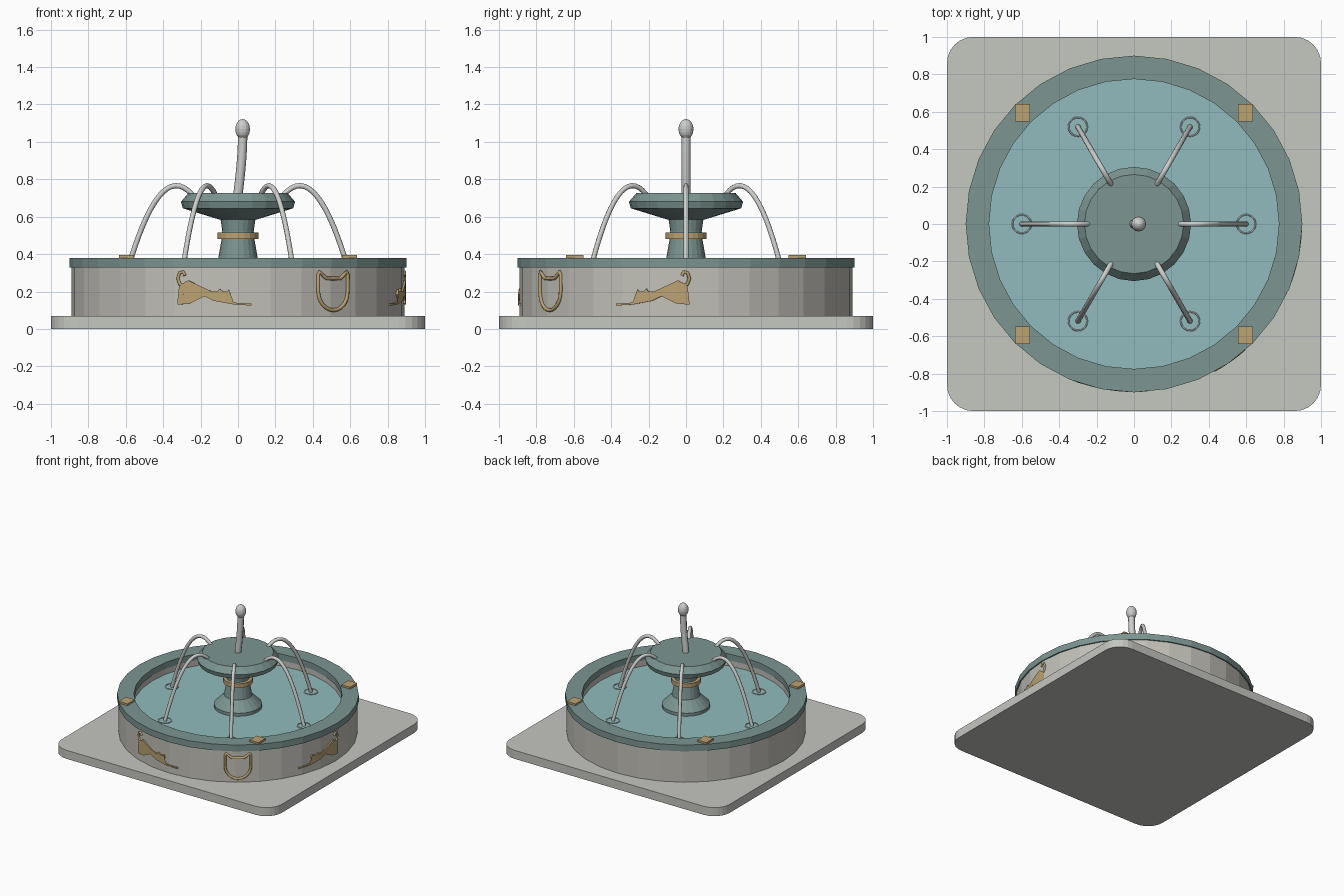
import bpy, bmesh
from math import sin, cos, pi, radians
from mathutils import Vector

if "Cube" in bpy.data.objects:
    bpy.data.objects.remove(bpy.data.objects["Cube"])


def material(name, rgb):
    m = bpy.data.materials.new(name)
    m.use_nodes = True
    m.diffuse_color = (*rgb, 1)
    m.node_tree.nodes["Principled BSDF"].inputs["Base Color"].default_value = (*rgb, 1)
    return m


STONE = material("pale stone", (.56, .57, .53))
WALL = material("warm stone", (.54, .53, .48))
TEAL = material("teal stone", (.2, .3, .285))
WATER = material("pool water", (.285, .5, .51))
GOLD = material("gold", (.5, .36, .17))
SPRAY = material("spray white", (.6, .62, .6))

WALL_R = .89


def finish(name, bm, mat):
    bmesh.ops.recalc_face_normals(bm, faces=bm.faces)
    me = bpy.data.meshes.new(name)
    bm.to_mesh(me)
    bm.free()
    me.materials.append(mat)
    ob = bpy.data.objects.new(name, me)
    bpy.context.collection.objects.link(ob)
    return ob


def lathe(name, profile, sides, mat, closed=False):
    """Turn (radius, height) points about z; closed makes a ring, otherwise capped."""
    bm = bmesh.new()
    rings = [[bm.verts.new((r * cos(2 * pi * i / sides), r * sin(2 * pi * i / sides), z))
              for i in range(sides)] for r, z in profile]
    pairs = list(zip(rings, rings[1:]))
    if closed:
        pairs.append((rings[-1], rings[0]))
    else:
        bm.faces.new(rings[0])
        bm.faces.new(rings[-1])
    for a, b in pairs:
        for i in range(sides):
            j = (i + 1) % sides
            bm.faces.new((a[i], a[j], b[j], b[i]))
    return finish(name, bm, mat)


def tube(name, points, radius, mat, cyclic=False):
    cu = bpy.data.curves.new(name, "CURVE")
    cu.dimensions = "3D"
    cu.bevel_depth = radius
    cu.bevel_resolution = 2
    cu.use_fill_caps = True
    sp = cu.splines.new("POLY")
    sp.points.add(len(points) - 1)
    for p, co in zip(sp.points, points):
        p.co = (*co, 1)
    sp.use_cyclic_u = cyclic
    cu.materials.append(mat)
    ob = bpy.data.objects.new(name, cu)
    bpy.context.collection.objects.link(ob)
    bpy.ops.object.select_all(action="DESELECT")
    ob.select_set(True)
    bpy.context.view_layer.objects.active = ob
    bpy.ops.object.convert(target="MESH")


def on_wall(u, z, angle, r=WALL_R):
    """Wrap a flat point (u along the wall, z up) onto the round wall."""
    a = angle + u / WALL_R
    return Vector((r * cos(a), r * sin(a), z))


def box(name, size, centre, mat):
    bm = bmesh.new()
    bmesh.ops.create_cube(bm, size=1)
    for v in bm.verts:
        v.co = Vector(size) * v.co + Vector(centre)
    return finish(name, bm, mat)


# Square plinth with rounded corners
bm = bmesh.new()
R = .14
corners = []
for q, (sx, sy) in enumerate([(1, 1), (-1, 1), (-1, -1), (1, -1)]):
    for i in range(7):
        a = pi / 2 * (q + i / 6)
        corners.append(bm.verts.new((sx * (1 - R) + R * cos(a), sy * (1 - R) + R * sin(a), 0)))
base = bm.faces.new(corners)
top = bmesh.ops.extrude_face_region(bm, geom=[base], use_keep_orig=True)["geom"]
bmesh.ops.translate(bm, verts=[v for v in top if isinstance(v, bmesh.types.BMVert)], vec=(0, 0, .07))
finish("plinth", bm, STONE)

# Basin, rim and water
lathe("basin_wall", [(WALL_R, .07), (WALL_R, .33), (.78, .33), (.78, .07)], 32, WALL, True)
lathe("basin_rim", [(.9, .328), (.9, .38), (.775, .38), (.775, .328)], 32, TEAL, True)
lathe("pool_water", [(.78, .07), (.78, .28)], 32, WATER)

# Column, gold band and upper bowl
lathe("column", [(.18, .27), (.18, .305), (.105, .38), (.088, .48), (.084, .52), (.095, .6)], 20, TEAL)
lathe("column_band", [(.11, .48), (.11, .515)], 20, GOLD)
lathe("upper_bowl", [(.1, .585), (.295, .645), (.305, .68), (.265, .727)], 24, TEAL)

# Rim tiles
for sx in (1, -1):
    for sy in (1, -1):
        box("rim_tile", (.08, .092, .017), (sx * .595, sy * .595, .387), GOLD)

# Six arching water jets and their ripples
for k in range(6):
    a = k * pi / 3
    path = []
    for i in range(17):
        r = .245 + .355 * i / 16
        path.append((r * cos(a), r * sin(a), .766 - 6.67 * (r - .33) ** 2))
    tube("water_jet", path, .014, SPRAY)
    ripple = [(.6 * cos(a) + .05 * cos(t * pi / 10), .6 * sin(a) + .05 * sin(t * pi / 10), .281)
              for t in range(20)]
    tube("ripple", ripple, .004, SPRAY, True)

# Centre jet with its droplet
tube("centre_jet", [(.025 * sin(pi / 2 * i / 8), 0, .72 + .33 * i / 8) for i in range(9)], .025, SPRAY)
bm = bmesh.new()
bmesh.ops.create_uvsphere(bm, u_segments=14, v_segments=10, radius=.04)
for v in bm.verts:
    v.co = Vector((v.co.x + .025, v.co.y, v.co.z * 1.35 + 1.068))
finish("droplet", bm, SPRAY)

# Stretching cat relief, in hundredths: u from tail to paws, then height
CAT = [(-19, 23), (-14, 26), (-8, 23), (-1, 20), (2, 20), (3, 21.5), (5, 20), (7, 20), (8, 21),
       (9, 18.5), (7, 16), (4, 15.5), (12, 14), (20, 13.5), (20, 12.5), (11, 13), (0, 15),
       (-5, 17.5), (-10, 19.5), (-14, 17), (-15, 15.5), (-13, 13.5), (-20, 13), (-20, 14),
       (-17, 16.5), (-16.5, 19.5)]
TAIL = [(-16, 23), (-19, 24), (-20, 27), (-19, 30), (-17, 30.5), (-16, 28.5)]


def cat_relief(angle, side):
    bm = bmesh.new()
    bm.faces.new([bm.verts.new((side * u / 100, 0, z / 100)) for u, z in CAT])
    bmesh.ops.triangulate(bm, faces=bm.faces)
    for i in range(-9, 10):
        bmesh.ops.bisect_plane(bm, geom=bm.verts[:] + bm.edges[:] + bm.faces[:],
                               plane_co=(i * .02 + .005, 0, 0), plane_no=(1, 0, 0))
    ext = bmesh.ops.extrude_face_region(bm, geom=bm.faces[:], use_keep_orig=True)["geom"]
    front = {v for v in ext if isinstance(v, bmesh.types.BMVert)}
    for v in bm.verts:
        v.co = on_wall(v.co.x, v.co.z, angle, .898 if v in front else .884)
    finish("cat_relief", bm, GOLD)
    tube("cat_tail", [on_wall(side * u / 100, z / 100, angle) for u, z in TAIL], .009, GOLD)


MIDDLE = radians(-55)
cat_relief(MIDDLE - radians(43.3), 1)
cat_relief(MIDDLE + radians(43.3), -1)

# Cat head outline between the two reliefs
half = [(0, .27), (.045, .27), (.065, .285), (.088, .305), (.096, .29), (.096, .2)]
half += [(.096 * cos(t * pi / 12), .2 - .1 * sin(t * pi / 12)) for t in range(1, 6)] + [(0, .1)]
head = half + [(-u, z) for u, z in reversed(half[1:-1])]
tube("cat_head_outline", [on_wall(u, z, MIDDLE) for u, z in head], .01, GOLD, True)
